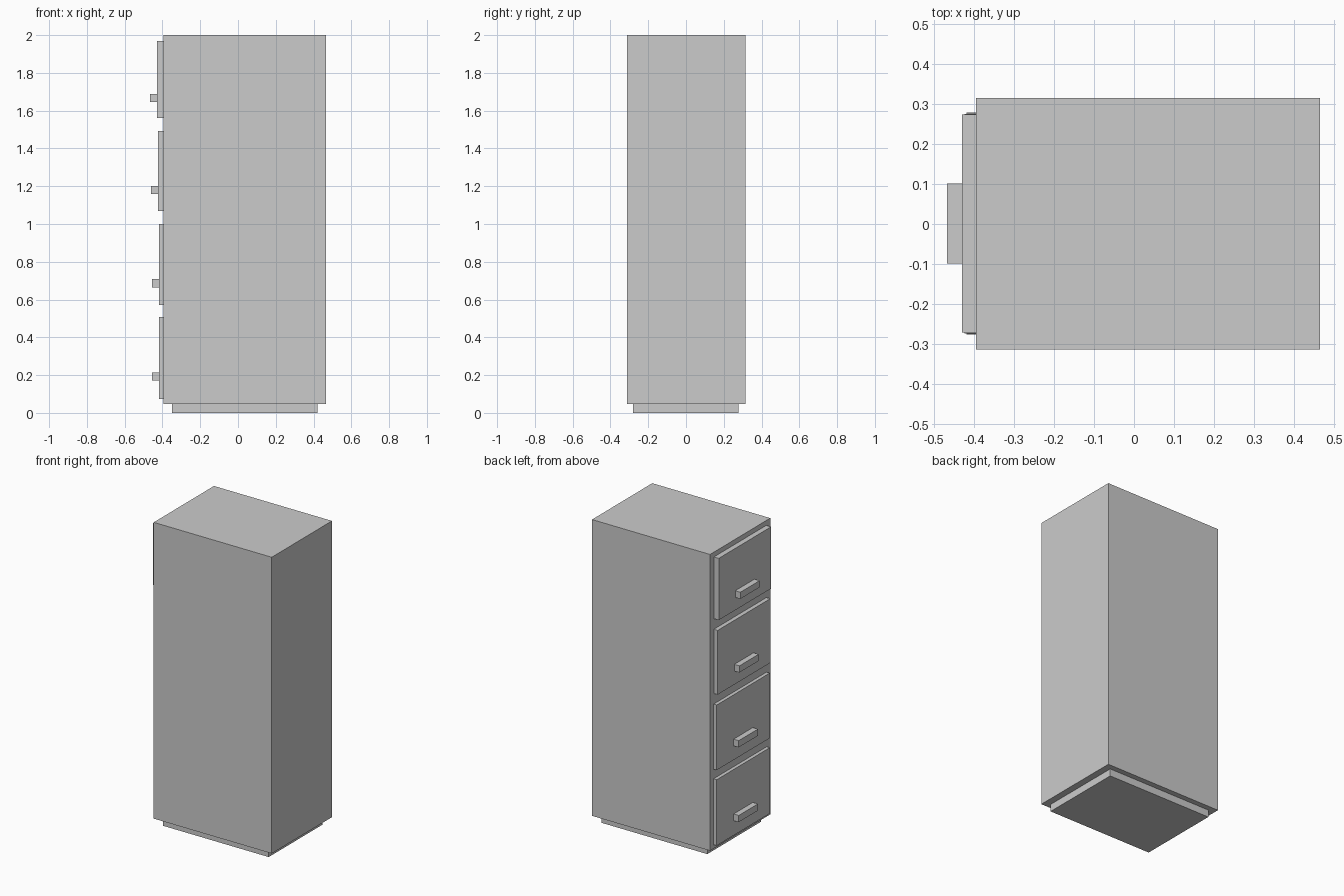
import bpy

if "Cube" in bpy.data.objects:
    bpy.data.objects.remove(bpy.data.objects["Cube"])


def box(name, x, y, z):
    """Box from (min, max) ranges on each axis."""
    verts = [(a, b, c) for a in x for b in y for c in z]
    faces = [(0, 1, 3, 2), (4, 6, 7, 5), (0, 4, 5, 1),
             (2, 3, 7, 6), (0, 2, 6, 4), (1, 5, 7, 3)]
    mesh = bpy.data.meshes.new(name)
    mesh.from_pydata(verts, [], faces)
    obj = bpy.data.objects.new(name, mesh)
    bpy.context.collection.objects.link(obj)
    return obj


FACE_X = -0.395  # side of the cabinet that carries the drawers

# Cabinet body and recessed plinth
box("cabinet_body", (FACE_X, 0.465), (-0.313, 0.314), (0.048, 2.0))
box("plinth", (-0.35, 0.42), (-0.28, 0.278), (0.0, 0.048))

# Drawers, bottom to top: front x, half width, z range, handle centre z
drawers = [
    (-0.418, 0.276, (0.074, 0.508), 0.193),
    (-0.418, 0.275, (0.571, 1.000), 0.686),
    (-0.423, 0.273, (1.069, 1.492), 1.180),
    (-0.430, 0.271, (1.561, 1.968), 1.667),
]
for i, (front, half, z, grip) in enumerate(drawers, 1):
    box(f"drawer_front_{i}", (front, FACE_X), (-half, half + 0.002), z)
    box(f"drawer_handle_{i}", (front - 0.037, front), (-0.099, 0.101),
        (grip - 0.022, grip + 0.022))
